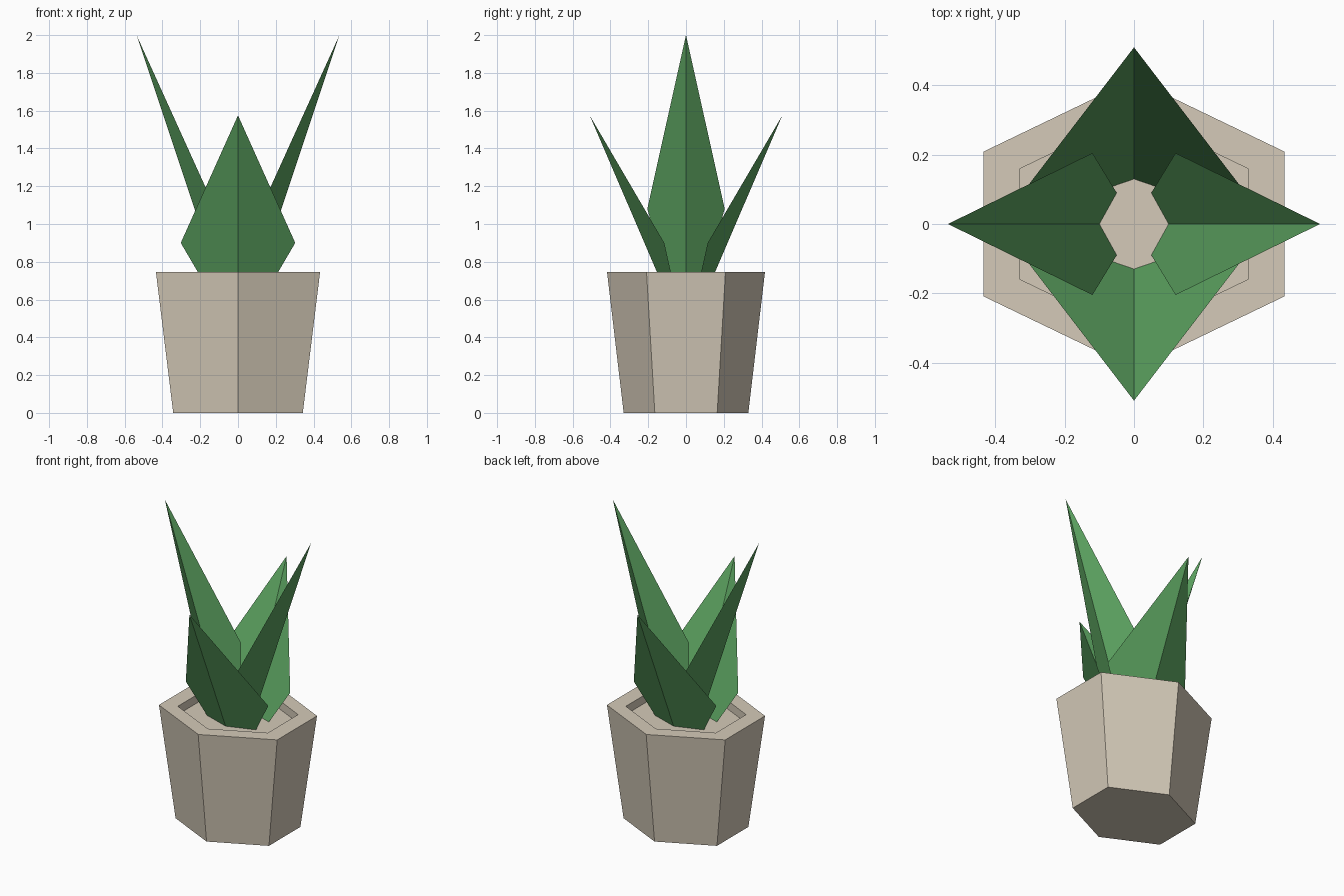
import bpy
import bmesh
import math

if "Cube" in bpy.data.objects:
    bpy.data.objects.remove(bpy.data.objects["Cube"])


def material(name, rgb):
    m = bpy.data.materials.new(name)
    m.diffuse_color = (*rgb, 1.0)
    m.use_nodes = True
    m.node_tree.nodes["Principled BSDF"].inputs["Base Color"].default_value = m.diffuse_color
    return m


beige = material("beige clay", (0.66, 0.59, 0.48))
green = material("leaf green", (0.107, 0.365, 0.118))


def add_object(name, bm, mat):
    me = bpy.data.meshes.new(name)
    bm.to_mesh(me)
    bm.free()
    me.materials.append(mat)
    ob = bpy.data.objects.new(name, me)
    bpy.context.collection.objects.link(ob)
    return ob


# Pot: stacked hexagon rings (radius, height), stretched along x
STRETCH = 1.2
rings = [(0.33, 0.0), (0.418, 0.745), (0.318, 0.745), (0.318, 0.69)]
bm = bmesh.new()
loops = []
for r, z in rings:
    loops.append([bm.verts.new((r * STRETCH * math.cos(a), r * math.sin(a), z))
                  for a in (math.radians(90 + 60 * i) for i in range(6))])
for low, high in zip(loops, loops[1:]):
    for i in range(6):
        j = (i + 1) % 6
        bm.faces.new((low[i], low[j], high[j], high[i]))
bm.faces.new(loops[0][::-1])   # underside
bm.faces.new(loops[-1])        # floor inside the rim
bmesh.ops.recalc_face_normals(bm, faces=bm.faces)
add_object("pot", bm, beige)


# Leaves: two flat halves folded along a midrib.
# Each point is (outward distance, sideways distance, height)
def leaf(name, angle, base, corner, wide, tip):
    bm = bmesh.new()
    c, s = math.cos(angle), math.sin(angle)

    def vert(p, side=1):
        o, w, z = p[0], p[1] * side, p[2]
        return bm.verts.new((o * c - w * s, o * s + w * c, z))

    b, t = vert(base), vert(tip)
    for side in (1, -1):
        face = [b, vert(corner, side), vert(wide, side), t]
        bm.faces.new(face[::-1] if side > 0 else face)
    add_object(name, bm, green)


tall = ((0.10, 0, 0.69), (0.05, 0.09, 0.69), (0.12, 0.205, 1.08), (0.537, 0, 2.0))
short = ((0.13, 0, 0.69), (0.068, 0.18, 0.69), (0.115, 0.303, 0.90), (0.51, 0, 1.575))
leaf("tall_leaf_right", 0, *tall)
leaf("tall_leaf_left", math.pi, *tall)
leaf("short_leaf_back", math.pi / 2, *short)
leaf("short_leaf_front", -math.pi / 2, *short)
